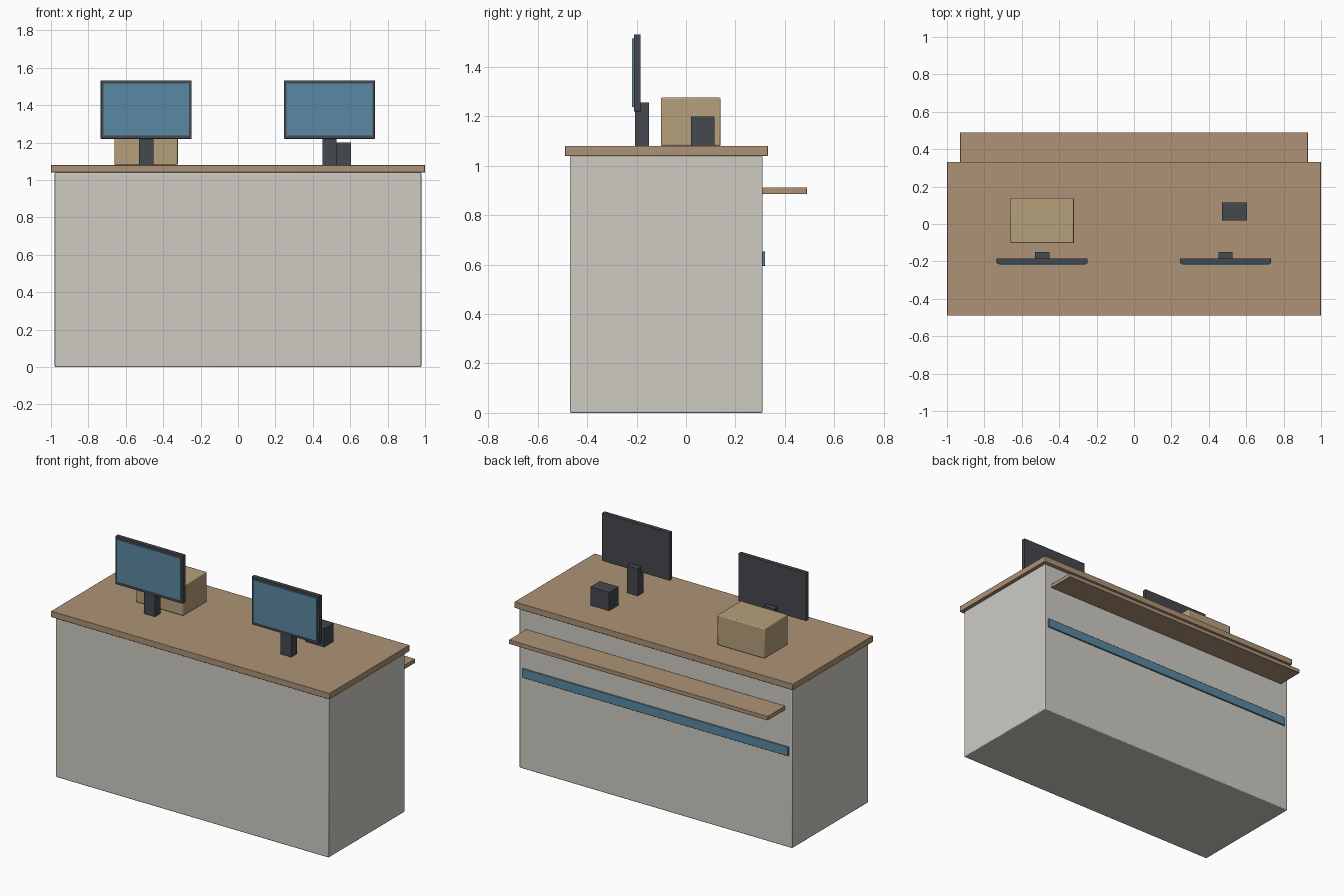
import bpy

if "Cube" in bpy.data.objects:
    bpy.data.objects.remove(bpy.data.objects["Cube"])

def material(name, rgb):
    m = bpy.data.materials.new(name)
    m.diffuse_color = (*rgb, 1)
    m.use_nodes = True
    m.node_tree.nodes["Principled BSDF"].inputs["Base Color"].default_value = m.diffuse_color
    return m

WOOD = material("wood", (0.42, 0.29, 0.18))
PANEL = material("panel", (0.62, 0.60, 0.55))
DARK = material("dark_plastic", (0.06, 0.065, 0.075))
BLUE = material("blue", (0.10, 0.25, 0.36))
CARD = material("cardboard", (0.47, 0.35, 0.20))

def box(name, x, y, z, mat, bevel=0.0):
    """Box from (min, max) ranges, with an optional small edge bevel."""
    centre = [(a + b) / 2 for a, b in (x, y, z)]
    bpy.ops.mesh.primitive_cube_add(size=1, location=centre)
    ob = bpy.context.object
    ob.name = name
    ob.scale = [b - a for a, b in (x, y, z)]
    bpy.ops.object.transform_apply(location=False, rotation=False, scale=True)
    ob.data.materials.append(mat)
    if bevel:
        mod = ob.modifiers.new("edge_bevel", 'BEVEL')
        mod.width = bevel
        mod.segments = 2
        bpy.ops.object.shade_smooth_by_angle()
    return ob

# Counter body, top, rear shelf and accent strip
box("counter_body", (-0.98, 0.98), (-0.47, 0.31), (0, 1.04), PANEL, 0.005)
box("counter_top", (-1, 1), (-0.49, 0.332), (1.04, 1.08), WOOD, 0.003)
box("rear_shelf", (-0.93, 0.93), (0.31, 0.49), (0.885, 0.912), WOOD, 0.003)
box("accent_strip", (-0.955, 0.955), (0.308, 0.32), (0.595, 0.653), BLUE, 0.002)

# Two monitors on stands
for side, cx in (("left", -0.491), ("right", 0.489)):
    box(side + "_monitor_stand", (cx - 0.038, cx + 0.038), (-0.206, -0.15),
        (1.08, 1.257), DARK)
    box(side + "_monitor_housing", (cx - 0.243, cx + 0.243), (-0.211, -0.184),
        (1.22, 1.532), DARK, 0.002)
    box(side + "_monitor_screen", (cx - 0.229, cx + 0.229), (-0.218, -0.209),
        (1.238, 1.516), BLUE)

# Items on the counter
box("storage_box", (-0.661, -0.322), (-0.102, 0.14), (1.08, 1.276), CARD, 0.006)
box("small_device", (0.47, 0.605), (0.02, 0.116), (1.08, 1.2), DARK)
